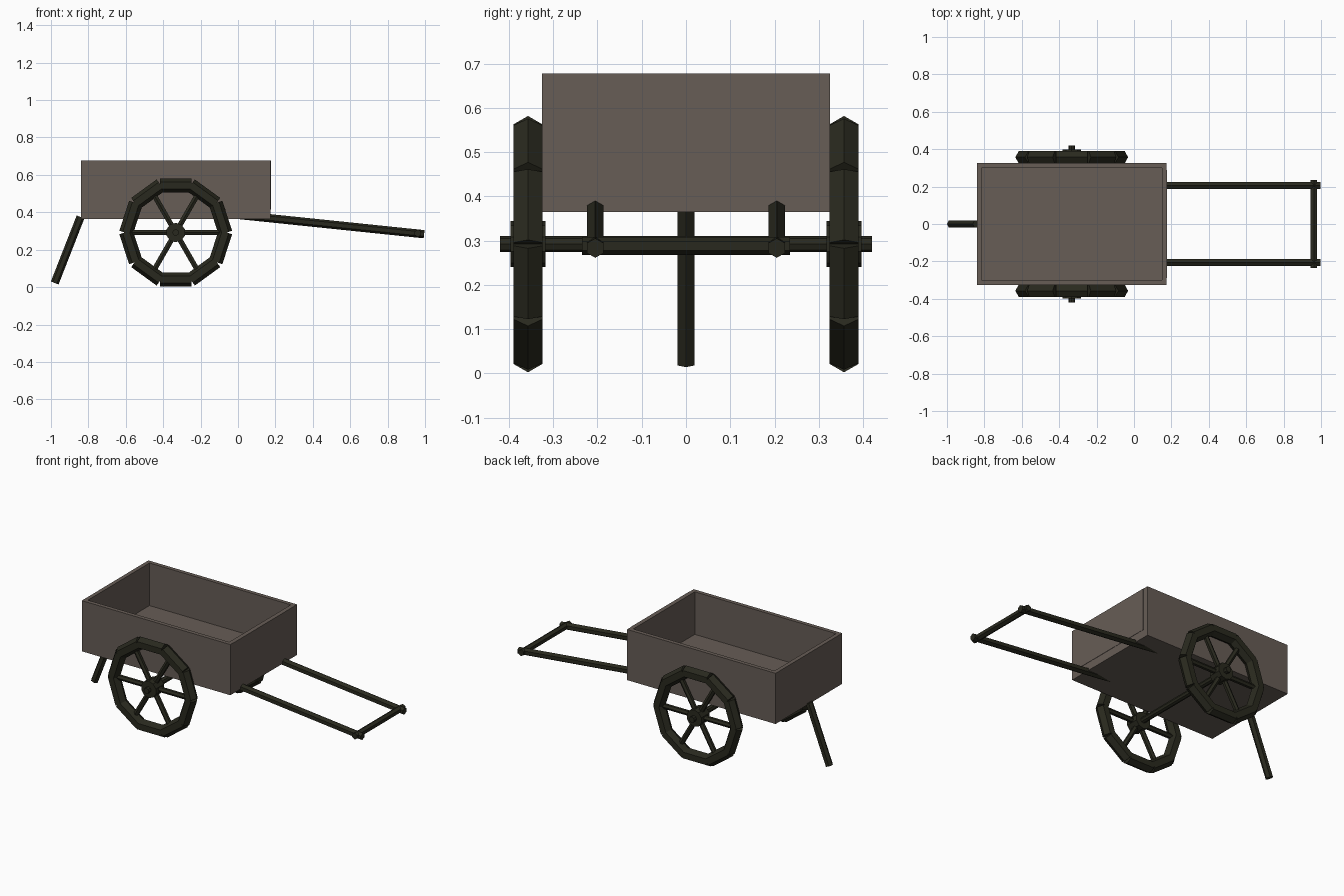
import bpy, bmesh, math
from mathutils import Vector

if "Cube" in bpy.data.objects:
    bpy.data.objects.remove(bpy.data.objects["Cube"], do_unlink=True)


def material(name, colour):
    m = bpy.data.materials.new(name)
    m.use_nodes = True
    m.diffuse_color = (*colour, 1)
    m.node_tree.nodes["Principled BSDF"].inputs["Base Color"].default_value = (*colour, 1)
    return m


BOARD = material("weathered board", (0.135, 0.109, 0.093))
DARK = material("dark timber", (0.022, 0.022, 0.013))


def finish(name, bm, mat):
    bmesh.ops.recalc_face_normals(bm, faces=bm.faces)
    me = bpy.data.meshes.new(name)
    bm.to_mesh(me)
    bm.free()
    me.materials.append(mat)
    ob = bpy.data.objects.new(name, me)
    bpy.context.collection.objects.link(ob)
    return ob


def add_pole(bm, a, b, radius, side, sides=6):
    """Prism from a to b with one ridge pointing towards side."""
    a, b = Vector(a), Vector(b)
    axis = (b - a).normalized()
    u = Vector(side)
    u = (u - axis * u.dot(axis)).normalized()
    v = axis.cross(u)
    rings = []
    for p in (a, b):
        ring = []
        for i in range(sides):
            t = math.tau * i / sides
            ring.append(bm.verts.new(p + radius * (u * math.cos(t) + v * math.sin(t))))
        rings.append(ring)
    for i in range(sides):
        j = (i + 1) % sides
        bm.faces.new((rings[0][i], rings[0][j], rings[1][j], rings[1][i]))
    bm.faces.new(rings[0])
    bm.faces.new(rings[1])


def pole(name, a, b, radius, side=(0, 0, 1), sides=6):
    bm = bmesh.new()
    add_pole(bm, a, b, radius, side, sides)
    return finish(name, bm, DARK)


# Open cargo box: a block with its top inset and sunk, end boards marked out
X0, X1, HALF_Y, Z0, Z1 = -0.84, 0.175, 0.325, 0.365, 0.678
WALL, FLOOR = 0.035, 0.415
bm = bmesh.new()
bmesh.ops.create_cube(bm, size=1)
for v in bm.verts:
    v.co = (X1 if v.co.x > 0 else X0,
            math.copysign(HALF_Y, v.co.y),
            Z1 if v.co.z > 0 else Z0)
top = max(bm.faces, key=lambda f: f.calc_center_median().z)
bmesh.ops.inset_individual(bm, faces=[top], thickness=WALL)
sunk = bmesh.ops.extrude_face_region(bm, geom=[top])
for v in sunk["geom"]:
    if isinstance(v, bmesh.types.BMVert):
        v.co.z = FLOOR
if top.is_valid:
    bm.faces.remove(top)
finish("cargo_box", bm, BOARD)

# Thin board on the handle end
bm = bmesh.new()
bmesh.ops.create_cube(bm, size=1)
for v in bm.verts:
    v.co = (X1 + v.co.x * 0.004, v.co.y * 2 * (HALF_Y - WALL),
            Z1 if v.co.z > 0 else FLOOR)
finish("end_board", bm, BOARD)

# Wheels: ten straight rim blocks, six spokes and a hub on each side
CX, CZ, WHEEL_Y = -0.333, 0.292, 0.357
RIM, BLOCKS, SPOKES = 0.252, 10, 6
for label, s in (("front", -1), ("back", 1)):
    centre = Vector((CX, s * WHEEL_Y, CZ))
    rim = bmesh.new()
    for i in range(BLOCKS):
        t = math.pi / 2 + math.tau * i / BLOCKS
        out = Vector((math.cos(t), 0, math.sin(t)))
        along = Vector((-math.sin(t), 0, math.cos(t))) * 0.084
        mid = centre + out * RIM
        add_pole(rim, mid - along, mid + along, 0.0375, out)
    finish(label + "_wheel_rim", rim, DARK)

    spokes = bmesh.new()
    for i in range(SPOKES):
        t = math.tau * i / SPOKES
        out = Vector((math.cos(t), 0, math.sin(t)))
        add_pole(spokes, centre + out * 0.03, centre + out * RIM, 0.016, (0, 1, 0))
    finish(label + "_wheel_spokes", spokes, DARK)

    reach = Vector((0, 0.04, 0))
    pole(label + "_wheel_hub", centre - reach, centre + reach, 0.052, sides=10)

pole("axle", (CX, -0.42, CZ), (CX, 0.42, CZ), 0.018, side=(1, 0, 1), sides=4 * 2)

# Pull handles with a cross grip
for label, s in (("front", -1), ("back", 1)):
    y = s * 0.205
    pole(label + "_handle", (0.0, y, 0.386), (0.995, y, 0.283), 0.022)
pole("cross_grip", (0.962, -0.235, 0.288), (0.962, 0.235, 0.288), 0.02)

# Slanted prop leg at the other end
pole("prop_leg", (-0.842, 0, 0.375), (-0.98, 0, 0.022), 0.022, side=(1, 0, 0))
